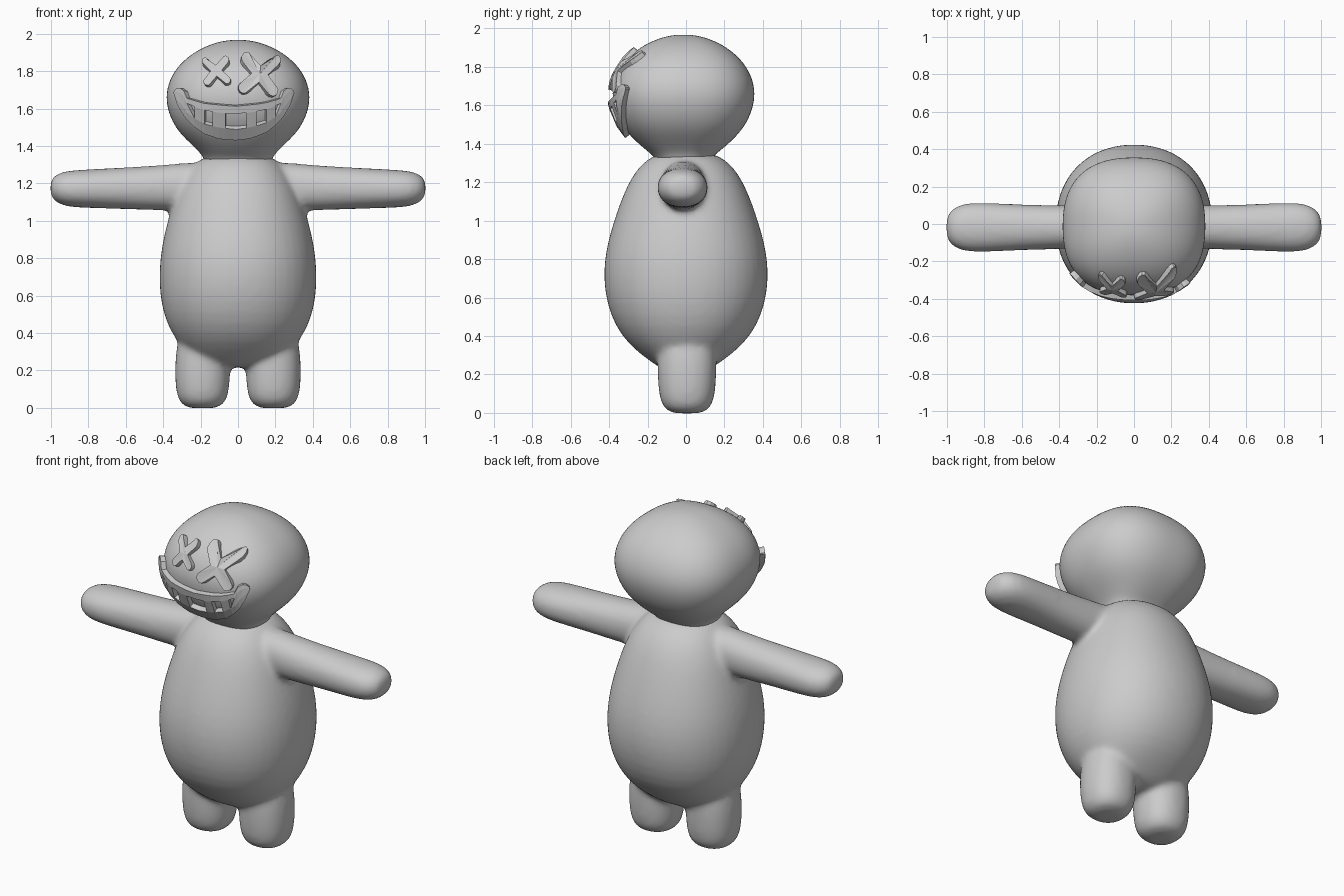
import bpy, bmesh
from math import cos, sin, pi
from mathutils import Vector
from mathutils.bvhtree import BVHTree

cube = bpy.data.objects.get("Cube")
if cube:
    bpy.data.objects.remove(cube)

grey = bpy.data.materials.new("plain_grey")
grey.use_nodes = True
GREY = (0.6, 0.6, 0.6, 1)
grey.diffuse_color = GREY
grey.node_tree.nodes["Principled BSDF"].inputs["Base Color"].default_value = GREY


def loft(bm, sections, place, power=2.0, sides=24):
    """Skin closed superellipse rings: (station, radius a, radius b, centre a, centre b)."""
    rings = []
    for t, ra, rb, ca, cb in sections:
        ring = []
        for i in range(sides):
            c, s = cos(2 * pi * i / sides), sin(2 * pi * i / sides)
            k = (abs(c) ** power + abs(s) ** power) ** (-1 / power)
            ring.append(bm.verts.new(place(t, ca + ra * k * c, cb + rb * k * s)))
        rings.append(ring)
    for low, high in zip(rings, rings[1:]):
        for i in range(sides):
            j = (i + 1) % sides
            bm.faces.new((low[i], low[j], high[j], high[i]))
    bm.faces.new(rings[0][::-1])
    bm.faces.new(rings[-1])


def finish(name, bm, smooth):
    bmesh.ops.recalc_face_normals(bm, faces=bm.faces)
    for f in bm.faces:
        f.smooth = smooth
    mesh = bpy.data.meshes.new(name)
    bm.to_mesh(mesh)
    bm.free()
    mesh.materials.append(grey)
    ob = bpy.data.objects.new(name, mesh)
    bpy.context.collection.objects.link(ob)
    return ob


def upright(t, a, b):
    return (a, b, t)


# Body: pear-shaped torso with arms and legs blended into one skin
bm = bmesh.new()
torso = [(.215, .12, .08), (.23, .20, .13), (.27, .26, .19), (.35, .325, .295),
         (.45, .385, .37), (.57, .417, .415), (.70, .426, .433), (.83, .416, .423),
         (.95, .392, .393), (1.08, .355, .35), (1.19, .315, .305), (1.27, .265, .255),
         (1.32, .215, .20), (1.345, .17, .15), (1.35, .10, .10)]
loft(bm, [(z, rx, ry, 0, 0) for z, rx, ry in torso], upright, 2.2)

arm = [(.10, .11, .12, -.015, 1.19), (.25, .115, .13, -.015, 1.185),
       (.40, .118, .122, -.017, 1.175), (.60, .122, .112, -.018, 1.174),
       (.80, .134, .104, -.018, 1.171), (.90, .132, .099, -.018, 1.171),
       (.96, .11, .084, -.018, 1.172), (.995, .075, .056, -.018, 1.174),
       (1.004, .035, .028, -.018, 1.175)]
leg = [(-.003, .05, .05, .19, .005), (.003, .09, .09, .19, .005),
       (.03, .125, .127, .19, .005), (.09, .144, .147, .19, .005),
       (.20, .149, .154, .19, .005), (.32, .147, .155, .185, .005),
       (.45, .12, .13, .18, .005)]
for side in (-1, 1):
    loft(bm, arm, lambda t, a, b: (side * t, a, b), 2.2)
    loft(bm, leg, lambda t, a, b: (side * a, b, t), 2.3)
body = finish("body", bm, True)
sub = body.modifiers.new("round", "SUBSURF")
sub.levels = sub.render_levels = 1
remesh = body.modifiers.new("fuse", "REMESH")
remesh.mode = "VOXEL"
remesh.voxel_size = .015
remesh.use_smooth_shade = True
blend = body.modifiers.new("blend", "SMOOTH")
blend.factor, blend.iterations = .5, 12

# Head: squarish ball narrowing to a short neck
bm = bmesh.new()
head_rings = [(1.30, .17, .14), (1.335, .185, .155), (1.36, .20, .185), (1.40, .24, .235),
              (1.47, .315, .305), (1.55, .363, .35), (1.64, .387, .374), (1.73, .377, .364),
              (1.82, .33, .318), (1.89, .252, .243), (1.935, .17, .164),
              (1.96, .09, .087), (1.967, .03, .03)]
loft(bm, [(z, rx, ry, 0, -.013) for z, rx, ry in head_rings], upright, 2.5, 32)
head = finish("head", bm, True)
sub = head.modifiers.new("round", "SUBSURF")
sub.levels = sub.render_levels = 2

# Face pieces are pressed onto the front of the head
bpy.context.view_layer.update()
surface = BVHTree.FromObject(head, bpy.context.evaluated_depsgraph_get())


def on_face(x, z):
    hit = surface.ray_cast(Vector((x, -2, z)), Vector((0, 1, 0)))[0]
    return hit if hit else Vector((x, -.2, z))


def thicken(ob, depth):
    for p in ob.data.polygons:
        if p.normal.y > 0:
            p.flip()
    mod = ob.modifiers.new("thickness", "SOLIDIFY")
    mod.thickness, mod.offset = depth, .7


# Cross-shaped eyes with rounded ends
def cross_eye(name, x, z, reach, width, tilt):
    bm = bmesh.new()
    rim = []
    for k in range(4):
        a = tilt + pi / 4 + k * pi / 2
        for i in range(7):
            b = a - pi / 2 + pi * i / 6
            rim.append((reach * cos(a) + width * cos(b), reach * sin(a) + width * sin(b)))
        n = a + pi / 4
        rim.append((1.25 * width * cos(n), 1.25 * width * sin(n)))
    centre = bm.verts.new(on_face(x, z))
    verts = [bm.verts.new(on_face(x + u, z + v)) for u, v in rim]
    for i, v in enumerate(verts):
        bm.faces.new((centre, v, verts[(i + 1) % len(verts)]))
    thicken(finish(name, bm, False), .03)


cross_eye("right_eye", -.112, 1.79, .07, .023, .08)
cross_eye("left_eye", .112, 1.773, .103, .034, -.1)

# Grinning mouth: a crescent strip with gaps between the teeth
def along(points, u):
    for (a, p), (b, q) in zip(points, points[1:]):
        if u <= b:
            return p + (q - p) * (u - a) / (b - a)
    return points[-1][1]


lower = [(0, 1.446), (.08, 1.455), (.16, 1.483), (.22, 1.53), (.26, 1.58), (.285, 1.63), (.30, 1.685)]
upper = [(0, 1.618), (.15, 1.632), (.237, 1.656), (.248, 1.69), (.27, 1.706), (.285, 1.703), (.30, 1.69)]
columns = [-.30, -.285, -.27, -.25, -.237, -.20, -.15, -.11, -.08, -.045, .01, .065, .09,
           .115, .165, .21, .237, .25, .27, .285, .30]
bm = bmesh.new()
grid = []
for u in columns:
    lo, hi = along(lower, abs(u)), along(upper, abs(u))
    grid.append([bm.verts.new(on_face(u - .02, lo + (hi - lo) * f)) for f in (0, .34, .77, 1)])
square_gaps = (-.15, -.045, .01, .115)
for u, left, right in zip(columns, grid, grid[1:]):
    for r in range(3):
        quad = [left[r], right[r], right[r + 1], left[r + 1]]
        if r == 1 and u in square_gaps:
            continue
        if r == 1 and u == -.237:
            quad.pop(2)
            quad = [left[1], right[1], left[2]]
        elif r == 1 and u == .21:
            quad = [left[1], right[1], right[2]]
        bm.faces.new(quad)
thicken(finish("mouth", bm, False), .035)
